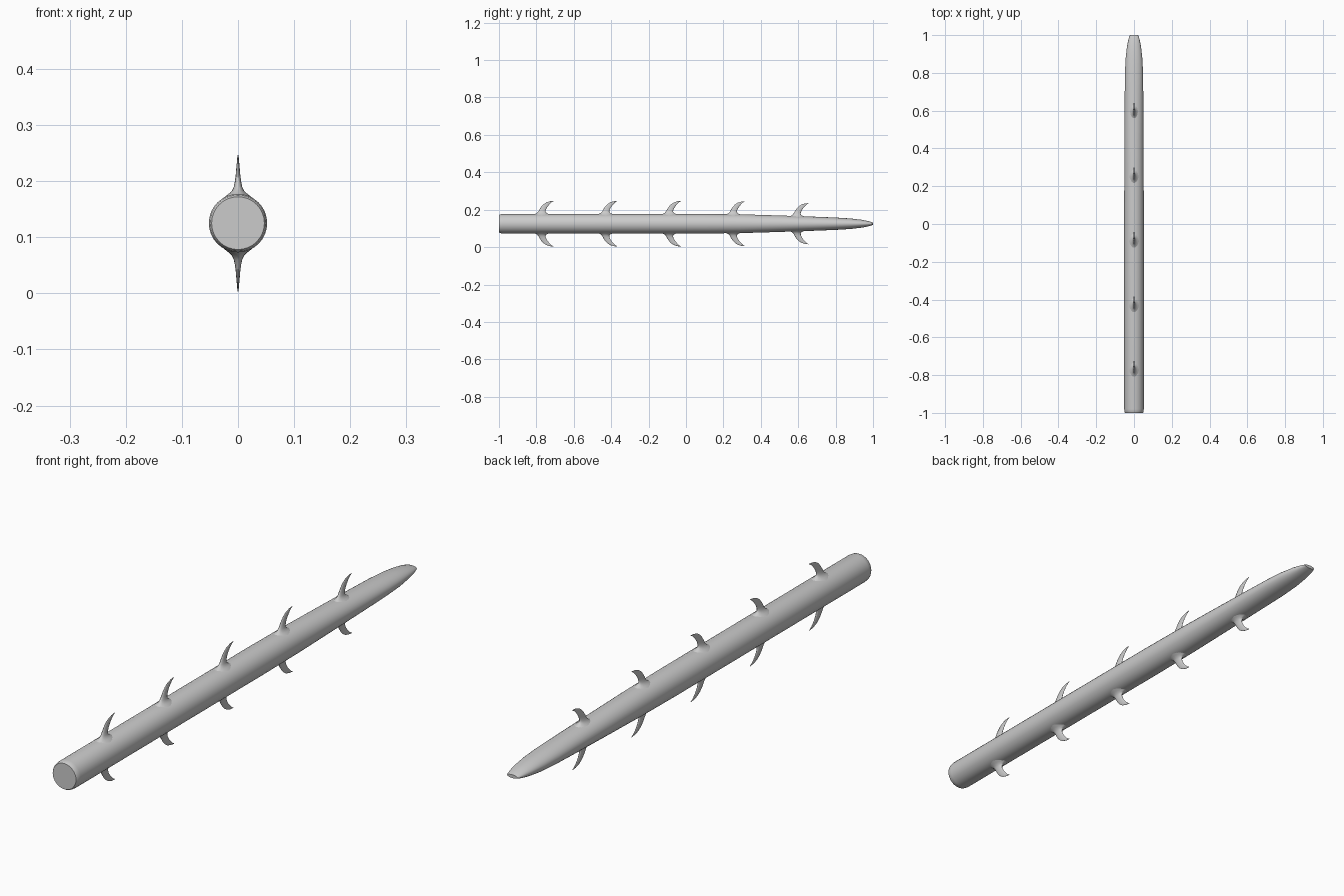
import bpy, bmesh, math

cube = bpy.data.objects.get("Cube")
if cube:
    bpy.data.objects.remove(cube, do_unlink=True)

AXIS_Z = 0.125

grey = bpy.data.materials.new("light grey")
grey.use_nodes = True
colour = (0.6, 0.6, 0.6, 1)
grey.diffuse_color = colour
grey.node_tree.nodes["Principled BSDF"].inputs["Base Color"].default_value = colour


def loft(name, rings, angle):
    """Skin equal rings of points, cap both ends and shade smooth."""
    bm = bmesh.new()
    loops = [[bm.verts.new(p) for p in ring] for ring in rings]
    n = len(loops[0])
    for a, b in zip(loops, loops[1:]):
        for i in range(n):
            j = (i + 1) % n
            bm.faces.new((a[i], a[j], b[j], b[i]))
    bm.faces.new(loops[0])
    bm.faces.new(loops[-1])
    bmesh.ops.recalc_face_normals(bm, faces=bm.faces)
    mesh = bpy.data.meshes.new(name)
    bm.to_mesh(mesh)
    bm.free()
    mesh.materials.append(grey)
    obj = bpy.data.objects.new(name, mesh)
    bpy.context.collection.objects.link(obj)
    bpy.ops.object.select_all(action="DESELECT")
    obj.select_set(True)
    bpy.context.view_layer.objects.active = obj
    bpy.ops.object.shade_smooth_by_angle(angle=math.radians(angle))
    return obj


def circle(n):
    return [(math.cos(t), math.sin(t)) for t in (math.tau * i / n for i in range(n))]


# Shaft: y position, half width, half height; the tip flattens to a blade
shaft = [(-1, .047, .047), (-.995, .050, .050), (-.98, .052, .052), (.1, .052, .052),
         (.3, .051, .050), (.5, .050, .044), (.7, .049, .037), (.8, .048, .033),
         (.88, .044, .028), (.94, .037, .021), (.975, .030, .014),
         (.992, .025, .009), (1, .021, .006)]
loft("shaft", [[(w * c, y, AXIS_Z + h * s) for c, s in circle(32)]
               for y, w, h in shaft], 40)

# Hooked barb: front edge y, z; back edge y, z; half thickness
barb = [(-.112, .045, -.012, .045, .026), (-.098, .052, -.024, .052, .017),
        (-.086, .058, -.036, .057, .011), (-.079, .066, -.041, .064, .0075),
        (-.073, .077, -.040, .072, .0055), (-.064, .091, -.036, .082, .004),
        (-.052, .104, -.029, .093, .003), (-.037, .114, -.020, .104, .002),
        (-.018, .120, -.010, .114, .0013), (0, .122, .001, .1205, .0005)]


def make_barb(name, tip_y, drop, side):
    rings = []
    for fy, fz, by, bz, t in barb:
        rings.append([(t * s,
                       tip_y + (fy + by) / 2 + c * (by - fy) / 2,
                       AXIS_Z + side * ((fz + bz) / 2 + c * (bz - fz) / 2 - drop))
                      for c, s in circle(16)])
    loft(name, rings, 60)


# Five pairs of barbs, sinking with the taper of the shaft
for i, drop in enumerate((0, 0, 0, .002, .012)):
    for label, side in (("upper", 1), ("lower", -1)):
        make_barb(f"{label}_barb_{i + 1}", -.71 + .341 * i, drop, side)
